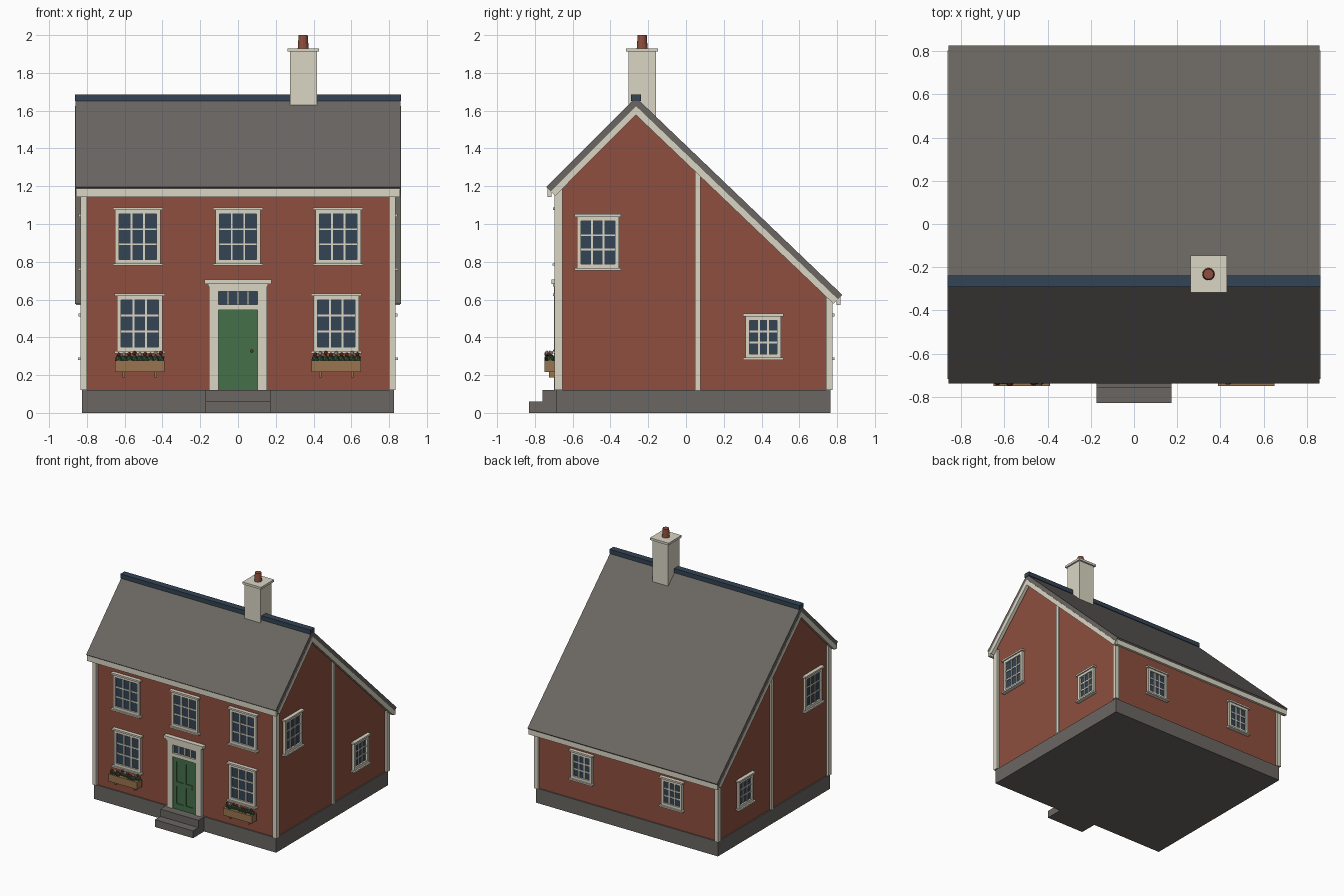
import bpy, bmesh, math, random
from mathutils import Matrix, Vector

if "Cube" in bpy.data.objects:
    bpy.data.objects.remove(bpy.data.objects["Cube"])

random.seed(4)


def material(name, hexcol):
    def lin(c):
        c /= 255
        return c / 12.92 if c <= 0.04045 else ((c + 0.055) / 1.055) ** 2.4
    m = bpy.data.materials.new(name)
    m.diffuse_color = [lin(int(hexcol[i:i + 2], 16)) for i in (0, 2, 4)] + [1]
    m.use_nodes = True
    m.node_tree.nodes["Principled BSDF"].inputs["Base Color"].default_value = m.diffuse_color
    return m


BRICK = material("barn red", "8E4F3E")
CREAM = material("cream trim", "DAD5C4")
STONE = material("slate grey", "6A6662")
NAVY = material("dark blue glass", "344454")
GREEN = material("door green", "437049")
WOOD = material("planter wood", "98744E")
LEAF = material("leaf green", "35553A")
FLOWER = material("flower red", "9C3A30")
BRASS = material("brass", "A9853F")


def finish(name, bm, mat, M=Matrix()):
    bm.transform(M)
    bmesh.ops.recalc_face_normals(bm, faces=bm.faces)
    me = bpy.data.meshes.new(name)
    bm.to_mesh(me)
    bm.free()
    me.materials.append(mat)
    ob = bpy.data.objects.new(name, me)
    bpy.context.collection.objects.link(ob)
    return ob


def boxes(name, mat, items, M=Matrix()):
    """One object from boxes given as (x0, x1, y0, y1, z0, z1)."""
    bm = bmesh.new()
    for x0, x1, y0, y1, z0, z1 in items:
        T = Matrix.Translation(((x0 + x1) / 2, (y0 + y1) / 2, (z0 + z1) / 2))
        bmesh.ops.create_cube(bm, size=1, matrix=T @ Matrix.Diagonal((x1 - x0, y1 - y0, z1 - z0, 1)))
    return finish(name, bm, mat, M)


def extrude_x(name, mat, pts, x0, x1):
    """Extrude a (y, z) outline along x."""
    bm = bmesh.new()
    f = bm.faces.new([bm.verts.new((x0, y, z)) for y, z in pts])
    r = bmesh.ops.extrude_face_region(bm, geom=[f])
    bmesh.ops.translate(bm, verts=[v for v in r["geom"] if isinstance(v, bmesh.types.BMVert)],
                        vec=(x1 - x0, 0, 0))
    return finish(name, bm, mat)


# Main dimensions
WX, WF, WB = 0.815, -0.675, 0.755
RIDGE, EAVE_F, EAVE_B = Vector((-0.265, 1.67)), Vector((-0.74, 1.195)), Vector((0.827, 0.625))


def roof_line(d):
    """Roof outline (front eave, ridge, back eave) sunk by d at right angles to the slopes."""
    df, db = (RIDGE - EAVE_F).normalized(), (EAVE_B - RIDGE).normalized()
    nf, nb = Vector((df.y, -df.x)), Vector((db.y, -db.x))
    return [EAVE_F + nf * d, RIDGE - Vector((0, d * 1.405)), EAVE_B + nb * d]


def roof_band(d0, d1):
    return roof_line(d0) + roof_line(d1)[::-1]


def under_roof(y, d=0.033):
    a, r, b = roof_line(d)
    p = a if y < r.x else b
    return r.y + (p.y - r.y) * (y - r.x) / (p.x - r.x)


# Foundation, steps and walls
boxes("foundation", STONE, [(-0.825, 0.825, -0.685, 0.765, 0, 0.12)])
boxes("front_steps", STONE, [(-0.173, 0.173, -0.83, -0.68, 0, 0.06),
                             (-0.173, 0.173, -0.76, -0.68, 0.06, 0.12)])
extrude_x("walls", BRICK, [(WF, 0.12), (WF, under_roof(WF)), (RIDGE.x, under_roof(RIDGE.x)),
                           (WB, under_roof(WB)), (WB, 0.12)], -WX, WX)

# Roof, rake boards, fascias and ridge
extrude_x("roof", STONE, roof_band(0, 0.033), -0.86, 0.86)
for side, name in ((-1, "left"), (1, "right")):
    extrude_x(name + "_rake_board", CREAM, roof_band(0.0325, 0.066), side * 0.835, side * 0.863)
boxes("eave_fascias", CREAM, [(-0.858, 0.858, -0.734, -0.712, 1.143, 1.19),
                              (-0.858, 0.858, 0.797, 0.818, 0.572, 0.618)])
boxes("ridge_cap", NAVY, [(-0.863, 0.863, -0.292, -0.238, 1.65, 1.685)])

# Corner boards and side joint boards
trim = []
for s in (-1, 1):
    xs = sorted((s * 0.80, s * 0.835))
    trim += [(*xs, -0.695, -0.655, 0.12, 1.185), (*xs, 0.74, 0.775, 0.12, 0.612),
             (*sorted((s * 0.81, s * 0.828)), 0.048, 0.076, 0.12, 1.31)]
boxes("corner_boards", CREAM, trim)

# Chimney with a tapered pot
boxes("chimney", CREAM, [(0.274, 0.418, -0.305, -0.16, 1.45, 1.912),
                         (0.262, 0.43, -0.317, -0.147, 1.912, 1.93)])
bm = bmesh.new()
bmesh.ops.create_cone(bm, cap_ends=True, segments=12, radius1=0.029, radius2=0.024, depth=0.072,
                      matrix=Matrix.Translation((0.345, -0.232, 1.964)))
finish("chimney_pot", bm, BRICK)

# Wall frames: local x runs along the wall, -y points outward
FRONT = Matrix.Translation((0, WF, 0))
RIGHT = Matrix.Translation((WX, 0, 0)) @ Matrix.Rotation(math.pi / 2, 4, "Z")
LEFT = Matrix.Translation((-WX, 0, 0)) @ Matrix.Rotation(-math.pi / 2, 4, "Z")
BACK = Matrix.Translation((0, WB, 0)) @ Matrix.Rotation(math.pi, 4, "Z")


def window(name, M, u, z0, z1, w, cols=3, rows=3):
    """Casing, sill, head and glazing bars around a glass plate; w is the casing half width."""
    f, b = 0.021, 0.005
    g0, g1, gw = z0 + 0.012 + f, z1 - 0.014 - f, w - f
    parts = [(u - w, u - gw, -0.02, 0, z0, z1), (u + gw, u + w, -0.02, 0, z0, z1),
             (u - gw, u + gw, -0.02, 0, z0, g0), (u - gw, u + gw, -0.02, 0, g1, z1),
             (u - w - 0.013, u + w + 0.013, -0.032, 0, z0, z0 + 0.012),
             (u - w - 0.013, u + w + 0.013, -0.03, 0, z1 - 0.014, z1)]
    for i in range(1, cols):
        c = u - gw + 2 * gw * i / cols
        parts.append((c - b, c + b, -0.013, 0, g0, g1))
    for i in range(1, rows):
        c = g0 + (g1 - g0) * i / rows
        parts.append((u - gw, u + gw, -0.012, 0, c - b, c + b))
    boxes(name + "_frame", CREAM, parts, M)
    boxes(name + "_glass", NAVY, [(u - gw, u + gw, -0.006, 0, g0, g1)], M)


for i, u in enumerate((-0.53, 0, 0.53)):
    window(f"front_upper_window_{i}", FRONT, u, 0.78, 1.087, 0.12)
for name, x in (("left", -0.52), ("right", 0.52)):
    window(name + "_front_lower_window", FRONT, x, 0.315, 0.633, 0.12)
for name, M, s in (("right", RIGHT, 1), ("left", LEFT, -1)):
    window(name + "_upper_window", M, s * -0.467, 0.755, 1.052, 0.111)
    window(name + "_lower_window", M, s * 0.41, 0.28, 0.525, 0.094)
for i, u in enumerate((-0.41, 0.41)):
    window(f"back_window_{i}", BACK, u, 0.28, 0.525, 0.094)

# Door surround with transom light
surround = [(-0.153, -0.104, -0.025, 0, 0.12, 0.68), (0.104, 0.153, -0.025, 0, 0.12, 0.68),
            (-0.104, 0.104, -0.025, 0, 0.545, 0.575), (-0.104, 0.104, -0.025, 0, 0.642, 0.68),
            (-0.178, 0.178, -0.038, 0, 0.682, 0.706), (-0.16, 0.16, -0.03, 0, 0.668, 0.683)]
surround += [(c - 0.005, c + 0.005, -0.016, 0, 0.575, 0.642) for c in (-0.052, 0, 0.052)]
boxes("door_surround", CREAM, surround, FRONT)
boxes("transom_glass", NAVY, [(-0.104, 0.104, -0.008, 0, 0.575, 0.642)], FRONT)

# Panelled door: back plate with raised stiles and rails
door = [(-0.104, 0.104, -0.009, 0, 0.12, 0.545)]
door += [(a, b, -0.016, 0, 0.12, 0.545) for a, b in ((-0.104, -0.076), (-0.012, 0.012), (0.076, 0.104))]
door += [(-0.104, 0.104, -0.0158, 0, a, b) for a, b in ((0.12, 0.165), (0.31, 0.345), (0.51, 0.545))]
boxes("front_door", GREEN, door, FRONT)
bm = bmesh.new()
bmesh.ops.create_uvsphere(bm, u_segments=8, v_segments=6, radius=0.008,
                          matrix=FRONT @ Matrix.Translation((0.073, -0.022, 0.328)))
finish("door_knob", bm, BRASS)

# Window boxes with brackets, leaves and flowers
for name, x in (("left", -0.52), ("right", 0.52)):
    boxes(name + "_planter", WOOD, [(x - 0.13, x + 0.13, -0.075, -0.012, 0.217, 0.277)], FRONT)
    boxes(name + "_planter_brackets", WOOD,
          [(x + o - 0.006, x + o + 0.006, -0.05, 0, 0.188, 0.218) for o in (-0.085, 0.085)], FRONT)
    leaves, reds, creams = bmesh.new(), bmesh.new(), bmesh.new()
    for i in range(9):
        u, d = x - 0.112 + i * 0.028, -0.045 + random.uniform(-0.014, 0.014)
        bmesh.ops.create_icosphere(leaves, subdivisions=1, radius=0.021,
                                   matrix=FRONT @ Matrix.Translation((u, d, 0.287)))
        bmesh.ops.create_icosphere(creams if i % 3 == 1 else reds, subdivisions=1, radius=0.012,
                                   matrix=FRONT @ Matrix.Translation((u, d - 0.008, 0.311 + random.uniform(-0.004, 0.008))))
    finish(name + "_leaves", leaves, LEAF)
    finish(name + "_red_flowers", reds, FLOWER)
    finish(name + "_cream_flowers", creams, CREAM)
